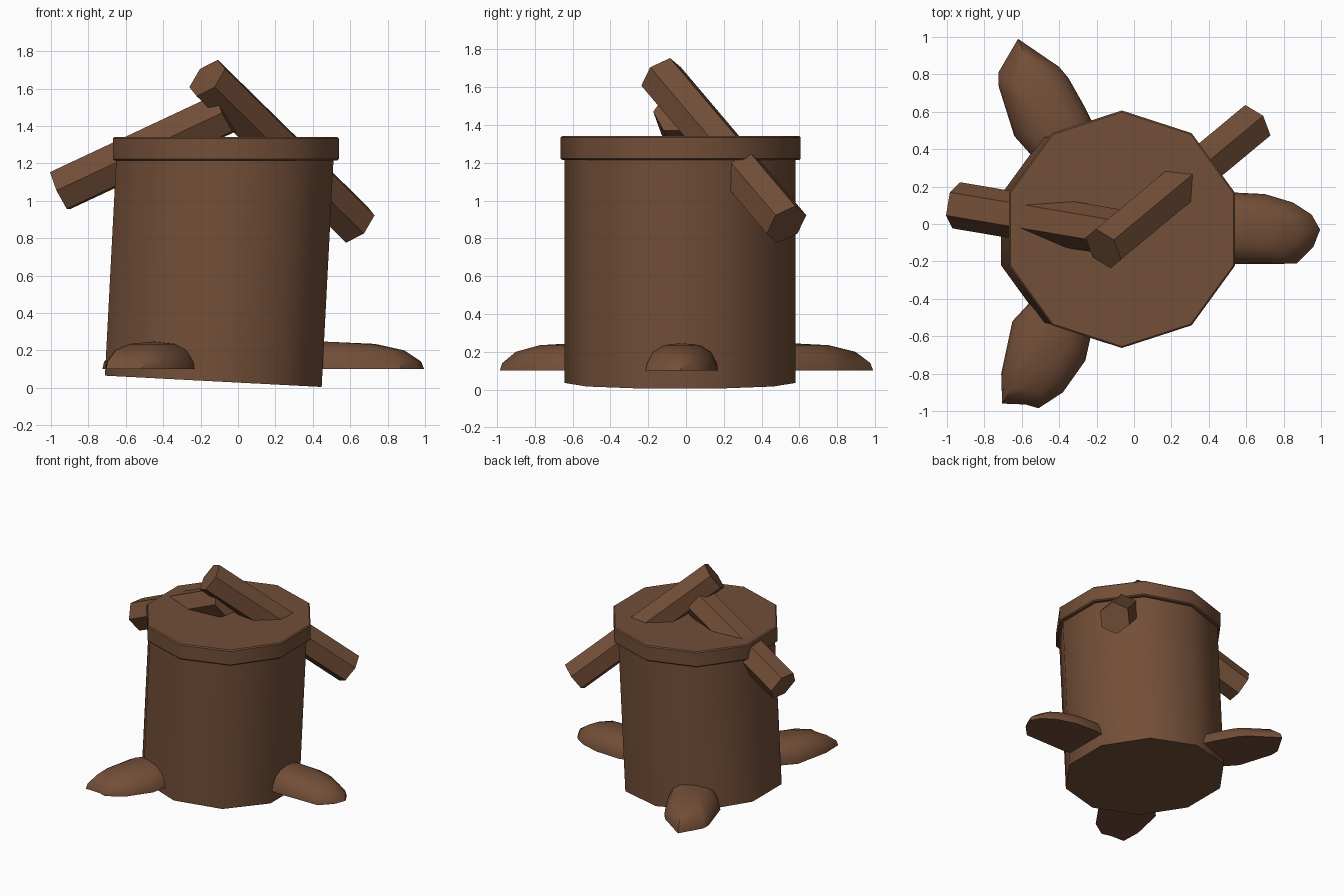
import bpy, bmesh, math
from mathutils import Vector, Matrix

if "Cube" in bpy.data.objects:
    bpy.data.objects.remove(bpy.data.objects["Cube"])

bark = bpy.data.materials.new("bark brown")
bark.diffuse_color = (0.171, 0.077, 0.039, 1)
bark.use_nodes = True
bark.node_tree.nodes["Principled BSDF"].inputs["Base Color"].default_value = bark.diffuse_color


def make(name, bm, smooth=40):
    bmesh.ops.recalc_face_normals(bm, faces=bm.faces)
    me = bpy.data.meshes.new(name)
    bm.to_mesh(me)
    bm.free()
    me.materials.append(bark)
    ob = bpy.data.objects.new(name, me)
    bpy.context.collection.objects.link(ob)
    bpy.context.view_layer.objects.active = ob
    ob.select_set(True)
    bpy.ops.object.shade_smooth_by_angle(angle=math.radians(smooth))
    ob.select_set(False)
    return ob


def prism(name, a, b, radius, sides, up, turn=0.0, bevel=0.0):
    """Prism from a to b; first corner points along 'up', turned by 'turn' degrees."""
    a, b = Vector(a), Vector(b)
    d = (b - a).normalized()
    u = Vector(up)
    u = (u - d * u.dot(d)).normalized()
    v = d.cross(u)
    bm = bmesh.new()
    rings = []
    for p in (a, b):
        ring = []
        for i in range(sides):
            t = math.radians(turn) + 2 * math.pi * i / sides
            ring.append(bm.verts.new(p + radius * (u * math.cos(t) + v * math.sin(t))))
        rings.append(ring)
        bm.faces.new(ring)
    for i in range(sides):
        j = (i + 1) % sides
        bm.faces.new((rings[0][i], rings[0][j], rings[1][j], rings[1][i]))
    if bevel:
        rims = [e for e in bm.edges if abs((e.verts[0].co - e.verts[1].co).normalized().dot(d)) < 0.1]
        bmesh.ops.bevel(bm, geom=rims, offset=bevel, segments=1, affect='EDGES')
    return make(name, bm)


# leaning trunk and level top slab
prism("trunk", (-0.132, -0.032, 0.035), (-0.067, -0.032, 1.28), 0.61, 10, (0, 1, 0))
prism("top_slab", (-0.065, -0.028, 1.215), (-0.065, -0.028, 1.341), 0.635, 10, (0, 1, 0), bevel=0.008)

# crossing hexagonal branches
mid, axis = Vector((0.235, 0.2, 1.265)), Vector((0.614, 0.51, -0.602)).normalized()
prism("long_branch", mid - axis * 0.65, mid + axis * 0.65, 0.122, 6, (0, 0, 1))
prism("side_branch", (-0.95, 0.1, 1.055), (-0.065, -0.05, 1.47), 0.125, 6, (0, 0, 1), 30)


def root(name, centre, outline):
    """Low flat-bottomed dome: the outline shrinks toward its centre as it rises."""
    bm = bmesh.new()
    c = Vector(centre)
    prev = None
    for z, s in ((0.1, 1.0), (0.14, 0.97), (0.2, 0.8), (0.235, 0.5)):
        ring = [bm.verts.new((*(c + (Vector(p) - c) * s), z)) for p in outline]
        if prev is None:
            bm.faces.new(ring)
        else:
            for i in range(len(ring)):
                j = (i + 1) % len(ring)
                bm.faces.new((prev[i], prev[j], ring[j], ring[i]))
        prev = ring
    top = bm.verts.new((c.x, c.y, 0.247))
    for i in range(len(prev)):
        bm.faces.new((prev[i], prev[(i + 1) % len(prev)], top))
    return make(name, bm)


# three roots
root("right_root", (0.47, -0.02),
     [(0.15, -0.16), (0.5, -0.215), (0.87, -0.212), (0.96, -0.12), (0.995, -0.03),
      (0.95, 0.05), (0.85, 0.115), (0.7, 0.16), (0.5, 0.17), (0.15, 0.1)])
root("back_root", (-0.42, 0.52),
     [(-0.2, 0.2), (-0.2, 0.5), (-0.26, 0.62), (-0.35, 0.78), (-0.4, 0.84),
      (-0.62, 0.99), (-0.725, 0.81), (-0.725, 0.74), (-0.64, 0.47), (-0.4, 0.2)])
root("front_root", (-0.45, -0.56),
     [(-0.2, -0.25), (-0.4, -0.25), (-0.65, -0.52), (-0.71, -0.8), (-0.705, -0.96),
      (-0.58, -0.965), (-0.51, -0.985), (-0.38, -0.9), (-0.26, -0.73), (-0.22, -0.55)])
